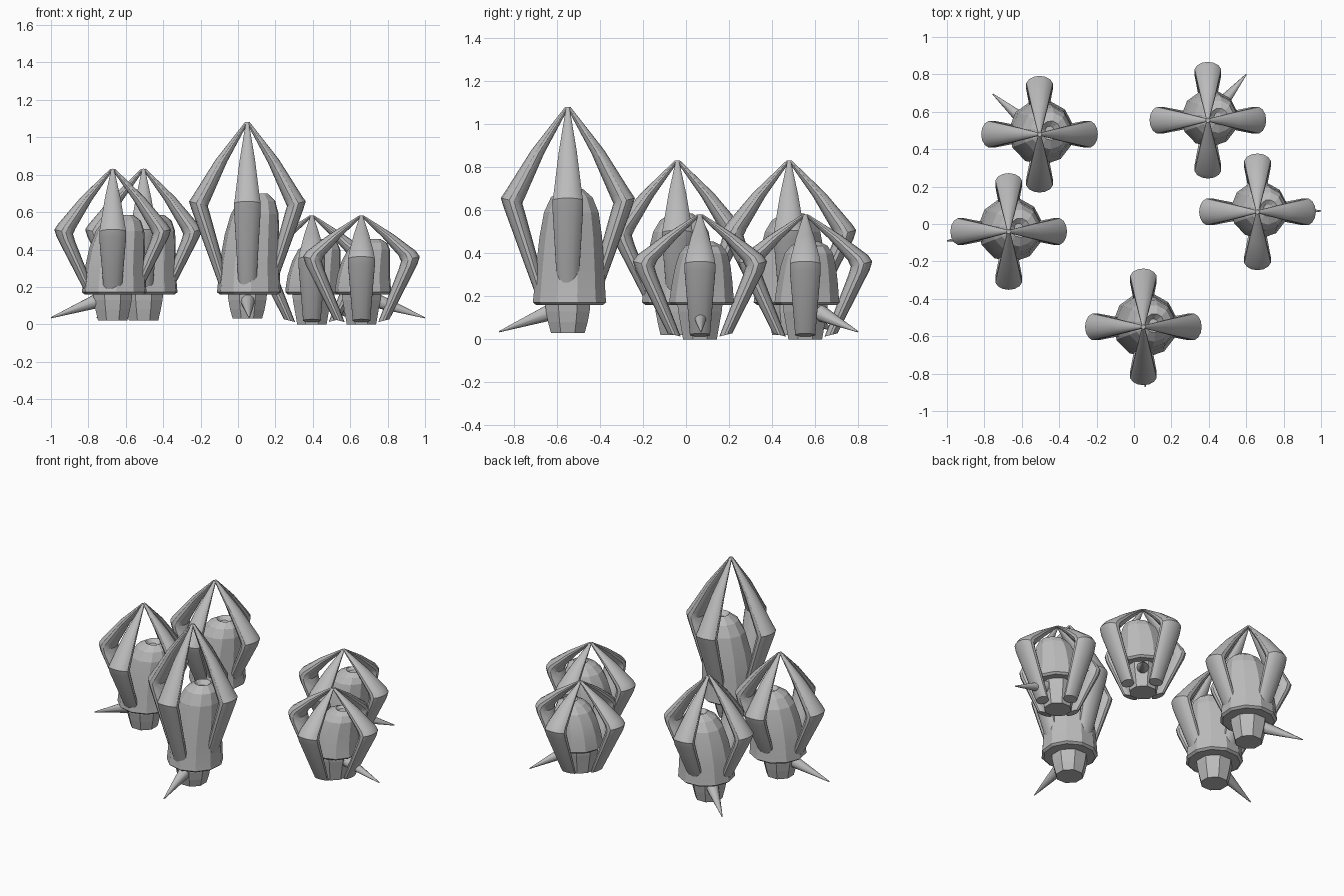
import bpy
import bmesh
from math import cos, sin, pi, tau, radians
from mathutils import Vector

if "Cube" in bpy.data.objects:
    bpy.data.objects.remove(bpy.data.objects["Cube"])

grey = bpy.data.materials.new("stone grey")
grey.use_nodes = True
grey.diffuse_color = (0.5, 0.5, 0.5, 1)
grey.node_tree.nodes["Principled BSDF"].inputs["Base Color"].default_value = (0.5, 0.5, 0.5, 1)


def loft(name, rings, smooth=None):
    """Skin a list of equal vertex rings and cap both ends."""
    bm = bmesh.new()
    loops = [[bm.verts.new(p) for p in ring] for ring in rings]
    n = len(loops[0])
    for a, b in zip(loops, loops[1:]):
        for i in range(n):
            j = (i + 1) % n
            bm.faces.new((a[i], a[j], b[j], b[i]))
    bm.faces.new(loops[0][::-1])
    bm.faces.new(loops[-1])
    bmesh.ops.recalc_face_normals(bm, faces=bm.faces)
    mesh = bpy.data.meshes.new(name)
    bm.to_mesh(mesh)
    bm.free()
    mesh.materials.append(grey)
    obj = bpy.data.objects.new(name, mesh)
    bpy.context.collection.objects.link(obj)
    if smooth:
        bpy.ops.object.select_all(action="DESELECT")
        obj.select_set(True)
        bpy.context.view_layer.objects.active = obj
        bpy.ops.object.shade_smooth_by_angle(angle=radians(smooth))
    return obj


def ring(centre, u, v, n, turn=0.0):
    """Ellipse of n points around centre, spanned by the half axes u and v."""
    c = Vector(centre)
    return [c + u * cos(tau * i / n + turn) + v * sin(tau * i / n + turn) for i in range(n)]


X, Y = Vector((1, 0, 0)), Vector((0, 1, 0))

# Bell profile: radius factor and height fraction above the rim
DOME = [(0.95, 0.25), (0.87, 0.55), (0.76, 0.78), (0.58, 0.92), (0.3, 1.0), (0.14, 0.94)]


def bell(name, x, y, radius, top):
    rim = 0.2
    rows = [(0.93, 0.16, 0), (1.02, 0.172, 0), (1.0, rim, 0)]
    rows += [(f, rim + h * (top - rim), h) for f, h in DOME]
    # The crown leans gently sideways
    rings = [ring((x + 0.01 + 0.05 * h * h, y + 0.01 + 0.01 * h, z),
                  X * radius * f, Y * radius * f, 11, 0.2) for f, z, h in rows]
    loft(name + "_bell", rings, 12)


def stem(name, x, y, floor):
    rows = [(0.085, floor), (0.1, 0.08), (0.11, 0.13), (0.115, 0.18)]
    loft(name + "_stem", [ring((x, y, z), X * r, Y * r, 8, pi / 8) for r, z in rows])


def arms(name, x, y, apex, elbow, foot):
    """Four bent blades that meet at the apex and close in on the stem."""
    rows = [(0.004, apex, 0.008, 0.008), (0.14, (apex + elbow) / 2 + 0.01, 0.03, 0.043),
            (0.245, elbow + 0.03, 0.047, 0.068), (0.262, elbow, 0.05, 0.073),
            (0.25, elbow - 0.04, 0.05, 0.073), (0.12, foot, 0.03, 0.048)]
    for k, side in enumerate(("left", "back", "right", "front")):
        out = Vector((cos(k * pi / 2), sin(k * pi / 2), 0))
        across = Vector((-out.y, out.x, 0))
        # Each section tilts so its outer edge is the higher one
        rings = [ring(Vector((x, y, z)) + out * r, (out + Vector((0, 0, 0.25))) * a,
                      across * b, 14) for r, z, a, b in rows]
        loft(f"{name}_{side}_arm", rings, 30)


def spike(name, x, y, tip):
    end = Vector((*tip, 0.035))
    out = (end - Vector((x, y, 0.035))).normalized()
    start = Vector((x, y, 0.13)) + out * 0.07
    axis = (end - start).normalized()
    side = axis.cross(Vector((0, 0, 1))).normalized()
    up = side.cross(axis)
    loft(name + "_spike", [ring(start, side * 0.042, up * 0.042, 10),
                           ring(end, side * 0.003, up * 0.003, 10)], 40)


# name, x, y, bell radius, bell top, apex, elbow, arm foot, floor, spike tip
PLANTS = [
    ("tall_front", 0.05, -0.55, 0.17, 0.70, 1.08, 0.645, 0.2, 0.03, (0.06, -0.87)),
    ("medium_back", -0.505, 0.48, 0.172, 0.585, 0.83, 0.495, 0.17, 0.02, (-0.755, 0.695)),
    ("medium_side", -0.67, -0.04, 0.172, 0.585, 0.83, 0.495, 0.17, 0.02, (-1.0, -0.09)),
    ("small_back", 0.395, 0.555, 0.15, 0.455, 0.58, 0.35, 0.02, 0.0, (0.6, 0.8)),
    ("small_side", 0.66, 0.065, 0.15, 0.455, 0.58, 0.35, 0.02, 0.0, (1.0, 0.07)),
]

for name, x, y, radius, top, apex, elbow, foot, floor, tip in PLANTS:
    bell(name, x, y, radius, top)
    stem(name, x, y, floor)
    arms(name, x, y, apex, elbow, foot)
    spike(name, x, y, tip)
